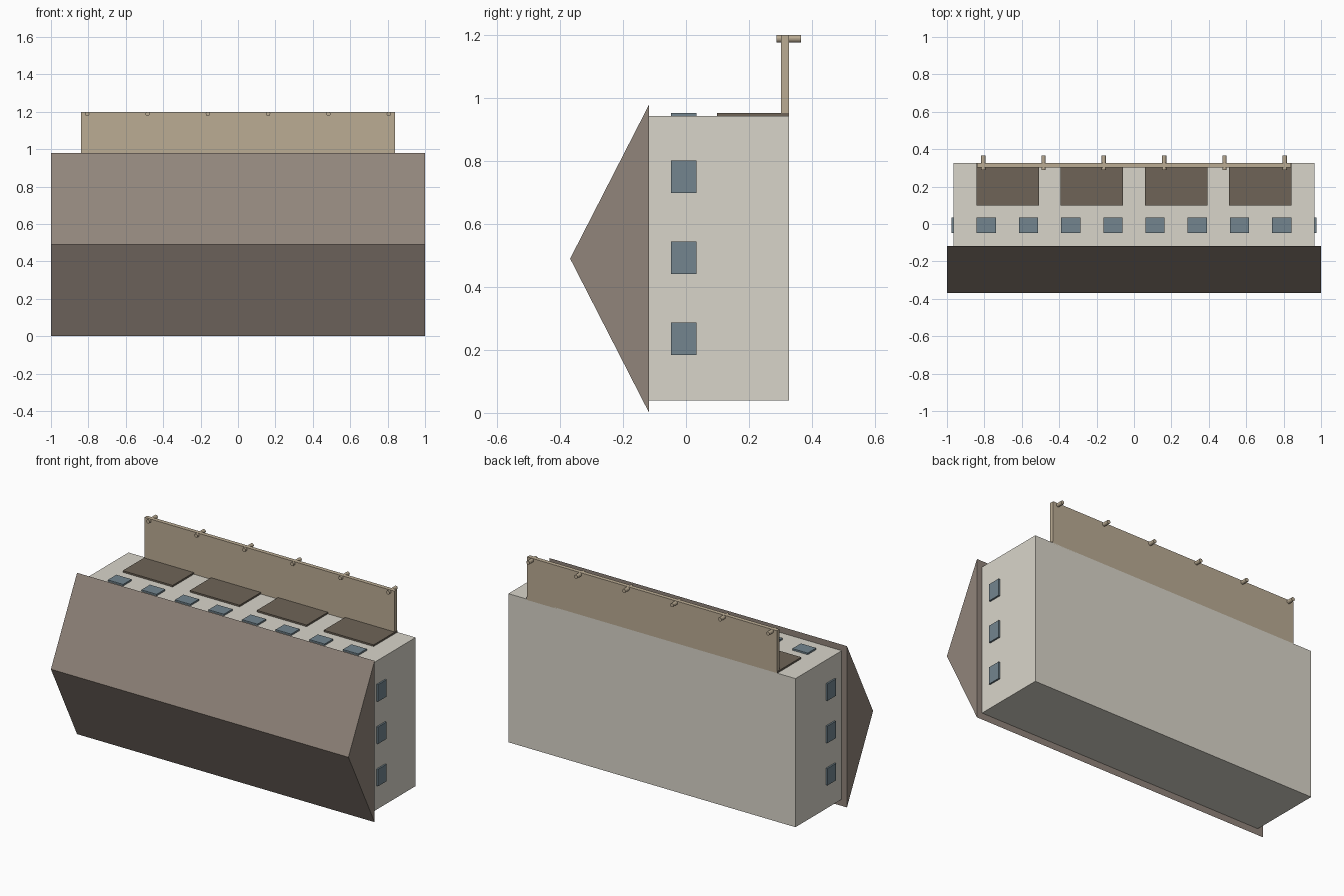
import bpy
import bmesh
from mathutils import Matrix

if "Cube" in bpy.data.objects:
    bpy.data.objects.remove(bpy.data.objects["Cube"], do_unlink=True)


def material(name, hex_rgb):
    # sRGB to linear
    lin = [((c / 255 + 0.055) / 1.055) ** 2.4 for c in bytes.fromhex(hex_rgb)]
    mat = bpy.data.materials.new(name)
    mat.use_nodes = True
    mat.diffuse_color = (*lin, 1)
    shader = mat.node_tree.nodes["Principled BSDF"]
    shader.inputs["Base Color"].default_value = (*lin, 1)
    shader.inputs["Roughness"].default_value = 0.9
    return mat


wall = material("pale plaster", "D9D5CA")
roof = material("brown roof", "91857B")
timber = material("tan timber", "BBAC94")
glass = material("blue grey glass", "73858F")
door = material("dark door", "6E6457")


def finish(name, bm, mat):
    bmesh.ops.recalc_face_normals(bm, faces=bm.faces)
    mesh = bpy.data.meshes.new(name)
    bm.to_mesh(mesh)
    bm.free()
    mesh.materials.append(mat)
    obj = bpy.data.objects.new(name, mesh)
    bpy.context.collection.objects.link(obj)
    return obj


def box(name, x, y, z, mat):
    # Each argument is a (low, high) range
    bm = bmesh.new()
    bmesh.ops.create_cube(bm, size=1)
    for v in bm.verts:
        v.co = [r[0] if c < 0 else r[1] for c, r in zip(v.co, (x, y, z))]
    return finish(name, bm, mat)


def around(centre, size):
    return (centre - size / 2, centre + size / 2)


# Main block
TOP, BACK, EAVE, END = 0.943, 0.327, -0.117, 0.965
box("wall_block", (-END, END), (EAVE, BACK), (0.04, TOP), wall)

# Gable roof: triangle extruded along x
bm = bmesh.new()
tri = bm.faces.new([bm.verts.new((-1, y, z))
                    for y, z in ((EAVE, 0), (EAVE, 0.98), (-0.368, 0.49))])
ext = bmesh.ops.extrude_face_region(bm, geom=[tri], use_keep_orig=True)
bmesh.ops.translate(bm, vec=(2, 0, 0), verts=[
    v for v in ext["geom"] if isinstance(v, bmesh.types.BMVert)])
finish("gable_roof", bm, roof)

# Row of facade windows
WINDOW_Y = (-0.048, 0.034)
for i in range(8):
    x = (i - 3.5) * 0.2258
    box(f"facade_window_{i + 1}", around(x, 0.103), WINDOW_Y,
        (TOP - 0.01, TOP + 0.01), glass)

# End wall windows
for side, sign in (("left", 1), ("right", -1)):
    for i, z in enumerate((0.236, 0.493, 0.75)):
        box(f"{side}_end_window_{i + 1}", around(sign * END, 0.02),
            WINDOW_Y, around(z, 0.103), glass)

# Large doors
for i in range(4):
    x = (i - 1.5) * 0.4505
    box(f"door_{i + 1}", around(x, 0.335), (0.098, BACK - 0.002),
        (TOP - 0.01, TOP + 0.01), door)

# Loading platform with posts through its outer edge
box("platform", (-0.84, 0.84), (0.302, BACK), (TOP - 0.005, 1.2), timber)
for i in range(6):
    x = (i - 2.5) * 0.3225
    bm = bmesh.new()
    bmesh.ops.create_cone(bm, cap_ends=True, segments=12, radius1=0.0115,
                          radius2=0.0115, depth=0.078,
                          matrix=Matrix.Translation((x, BACK, 1.1885))
                          @ Matrix.Rotation(1.5707963, 4, "X"))
    finish(f"platform_post_{i + 1}", bm, timber)
